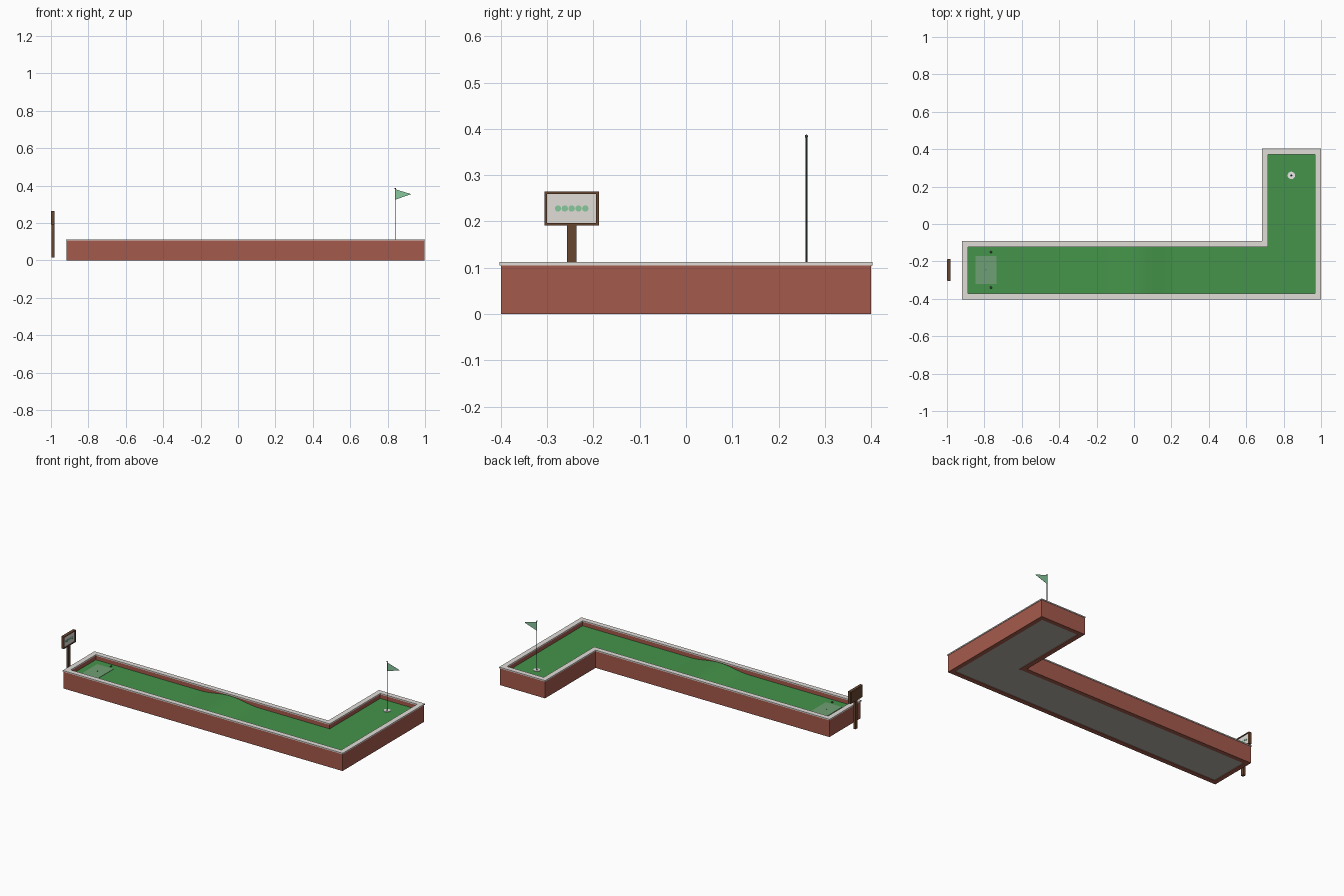
import bpy, bmesh, math
from mathutils import Matrix

cube = bpy.data.objects.get("Cube")
if cube:
    bpy.data.objects.remove(cube, do_unlink=True)


def material(name, r, g, b):
    lin = [(c / 255 / 12.92) if c < 11 else ((c / 255 + 0.055) / 1.055) ** 2.4 for c in (r, g, b)]
    m = bpy.data.materials.new(name)
    m.use_nodes = True
    m.diffuse_color = (*lin, 1)
    m.node_tree.nodes["Principled BSDF"].inputs["Base Color"].default_value = (*lin, 1)
    return m


BRICK = material("brick red", 165, 90, 76)
STONE = material("pale stone", 225, 221, 216)
TURF = material("turf green", 69, 148, 74)
WOOD = material("brown wood", 103, 70, 48)
FLAG = material("flag green", 136, 200, 156)
MAT = material("mat green", 112, 160, 116)
DARK = material("dark grey", 66, 78, 72)
BASE = material("base grey", 178, 177, 168)
WHITE = material("white", 240, 240, 237)


def finish(name, bm, mat):
    bmesh.ops.recalc_face_normals(bm, faces=bm.faces)
    me = bpy.data.meshes.new(name)
    bm.to_mesh(me)
    bm.free()
    me.materials.append(mat)
    ob = bpy.data.objects.new(name, me)
    bpy.context.collection.objects.link(ob)
    return ob


def prism(name, points, offset, mat):
    """Extrude a flat polygon of 3D points along an offset."""
    bm = bmesh.new()
    face = bm.faces.new([bm.verts.new(p) for p in points])
    out = bmesh.ops.extrude_face_region(bm, geom=[face])["geom"]
    bmesh.ops.translate(bm, vec=offset, verts=[v for v in out if isinstance(v, bmesh.types.BMVert)])
    return finish(name, bm, mat)


def box(name, x, y, z, mat):
    pts = [(x[0], y[0], z[0]), (x[1], y[0], z[0]), (x[1], y[1], z[0]), (x[0], y[1], z[0])]
    return prism(name, pts, (0, 0, z[1] - z[0]), mat)


def cylinder(name, centre, radius, depth, mat, sides=16, axis="Z"):
    bm = bmesh.new()
    turn = Matrix.Rotation(math.pi / 2, 4, "Y") if axis == "X" else Matrix()
    bmesh.ops.create_cone(bm, cap_ends=True, segments=sides, radius1=radius, radius2=radius,
                          depth=depth, matrix=Matrix.Translation(centre) @ turn)
    return finish(name, bm, mat)


def ball(name, centre, radius, mat):
    bm = bmesh.new()
    bmesh.ops.create_uvsphere(bm, u_segments=12, v_segments=8, radius=radius,
                              matrix=Matrix.Translation(centre))
    for f in bm.faces:
        f.smooth = True
    return finish(name, bm, mat)


def outline(d):
    """L-shaped course outline, moved inward by d."""
    l, r, f, b = -0.917 + d, 0.997 - d, -0.4 + d, 0.4 - d
    cx, cy = 0.687 + d, -0.095 - d
    return [(l, f), (r, f), (r, b), (cx, b), (cx, cy), (l, cy)]


def ring(name, outer, inner, z0, z1, mat):
    """Closed wall between two matching outlines."""
    bm = bmesh.new()
    loops = [[bm.verts.new((x, y, z)) for x, y in pts]
             for pts, z in ((outer, z0), (outer, z1), (inner, z1), (inner, z0))]
    n = len(outer)
    for k in range(4):
        a, b = loops[k], loops[(k + 1) % 4]
        for i in range(n):
            j = (i + 1) % n
            bm.faces.new((a[i], a[j], b[j], b[i]))
    return finish(name, bm, mat)


def circle(x, y, r, n=16):
    return [(x + r * math.cos(2 * math.pi * i / n), y + r * math.sin(2 * math.pi * i / n)) for i in range(n)]


# Walls, coping and base slab
ring("brick_wall", outline(0), outline(0.028), 0, 0.106, BRICK)
ring("stone_coping", outline(-0.003), outline(0.029), 0.105, 0.112, STONE)
prism("base_slab", [(x, y, 0.004) for x, y in outline(0.027)], (0, 0, 0.05), BASE)

# Turf lane with a smooth hump, and the flat end
GREEN_Z = 0.08
hump_x, hump_half, hump_height = 0.03, 0.2, 0.022
profile = [(-0.89, GREEN_Z)]
for i in range(25):
    t = -1 + i / 12
    profile.append((hump_x + t * hump_half, GREEN_Z + hump_height * (1 + math.cos(math.pi * t)) / 2))
profile += [(0.714, GREEN_Z), (0.714, 0.05), (-0.89, 0.05)]
lane = prism("turf_lane", [(x, -0.373, z) for x, z in profile], (0, 0.251, 0), TURF)
for f in lane.data.polygons:
    f.use_smooth = f.normal.z > 0.5
box("turf_end", (0.714, 0.97), (-0.373, 0.373), (0.05, GREEN_Z), TURF)

# Tee mat with its spot and two markers
box("tee_mat", (-0.847, -0.735), (-0.32, -0.17), (GREEN_Z - 0.004, GREEN_Z + 0.002), MAT)
cylinder("tee_spot", (-0.792, -0.245, GREEN_Z + 0.002), 0.003, 0.002, DARK, 12)
for side, y in (("left", -0.15), ("right", -0.34)):
    ball("tee_marker_" + side, (-0.765, y, GREEN_Z + 0.002), 0.006, DARK)

# Cup, pole and pennant
px, py = 0.841, 0.26
ring("cup_rim", circle(px, py, 0.02), circle(px, py, 0.006), GREEN_Z - 0.002, GREEN_Z + 0.003, WHITE)
cylinder("cup_hole", (px, py, GREEN_Z), 0.007, 0.002, DARK)
cylinder("flag_pole", (px, py, 0.233), 0.002, 0.304, DARK, 10)
ball("pole_knob", (px, py, 0.384), 0.0035, DARK)
prism("pennant", [(px, py - 0.0002, 0.38), (px, py - 0.0002, 0.325), (0.927, py - 0.0002, 0.354)],
      (0, 0.0004, 0), FLAG)

# Sign: post, backboard, frame, panel and a row of dots
sy = -0.247
box("sign_post", (-0.997, -0.982), (sy - 0.01, sy + 0.01), (0.015, 0.192), WOOD)
box("sign_board", (-1.0, -0.986), (sy - 0.056, sy + 0.056), (0.193, 0.264), WOOD)
box("sign_panel", (-0.987, -0.984), (sy - 0.053, sy + 0.053), (0.196, 0.261), STONE)
for name, z in (("bottom", 0.191), ("top", 0.259)):
    box("sign_frame_" + name, (-0.998, -0.98), (sy - 0.059, sy + 0.059), (z, z + 0.006), WOOD)
for name, s in (("left", 1), ("right", -1)):
    y = sy + s * 0.056
    box("sign_frame_" + name, (-0.998, -0.98), (y - 0.003, y + 0.003), (0.191, 0.265), WOOD)
for i in range(5):
    cylinder("sign_dot_%d" % (i + 1), (-0.984, sy + (i - 2) * 0.0148, 0.228), 0.007, 0.004, FLAG, 10, "X")
